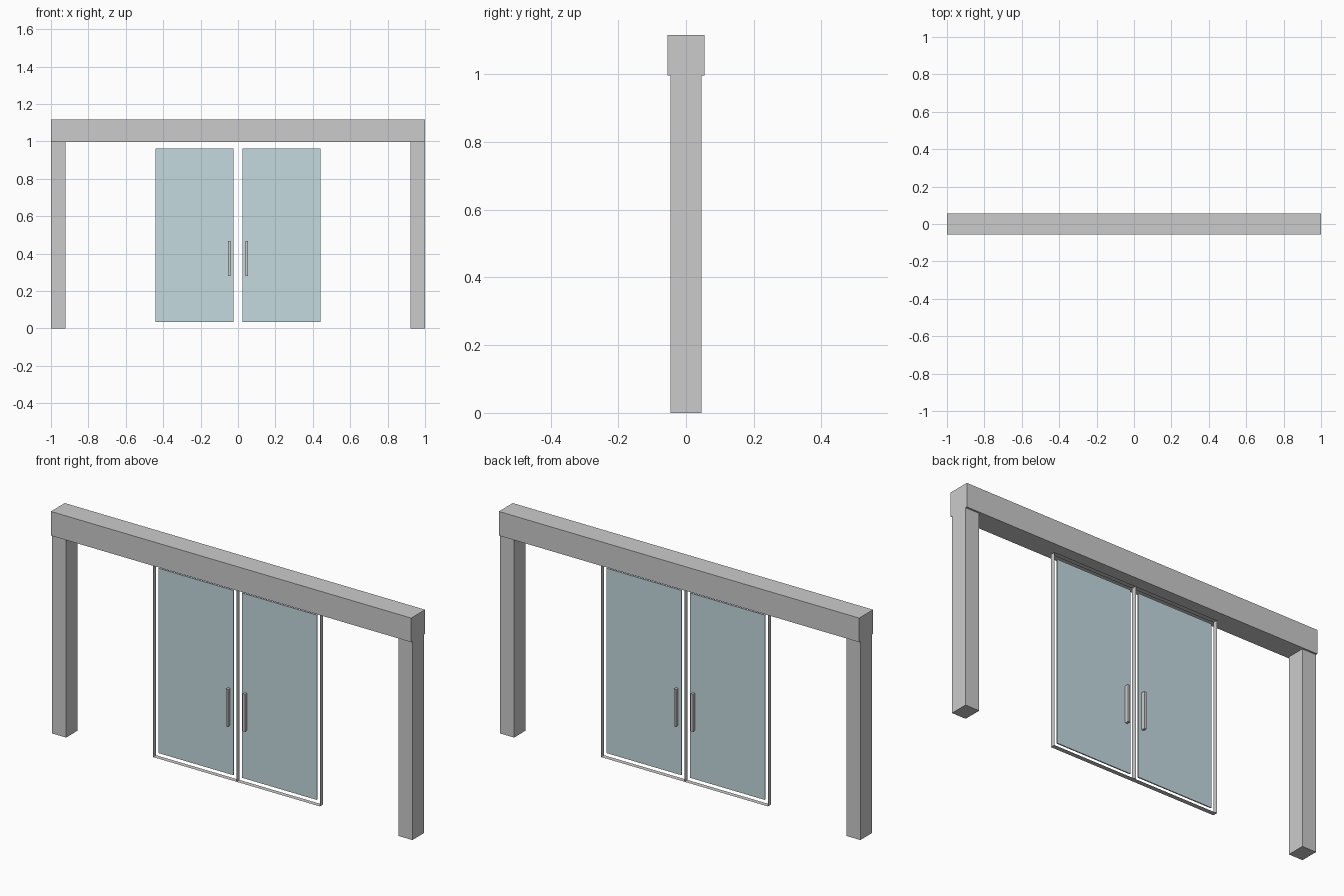
import bpy
import bmesh
from mathutils import Matrix, Vector

if "Cube" in bpy.data.objects:
    bpy.data.objects.remove(bpy.data.objects["Cube"])


def box(name, x, y, z, mat=None):
    """Axis-aligned box from (min, max) ranges."""
    bm = bmesh.new()
    lo, hi = Vector((x[0], y[0], z[0])), Vector((x[1], y[1], z[1]))
    m = Matrix.Translation((lo + hi) / 2) @ Matrix.Diagonal((*(hi - lo), 1))
    bmesh.ops.create_cube(bm, size=1, matrix=m)
    return finish(name, bm, mat)


def frame(name, x, z, border, half_depth):
    """Rectangular ring: an inset face, pierced and thickened."""
    bm = bmesh.new()
    outer = [(x[0], z[0]), (x[1], z[0]), (x[1], z[1]), (x[0], z[1])]
    face = bm.faces.new([bm.verts.new((px, -half_depth, pz)) for px, pz in outer])
    bmesh.ops.inset_region(bm, faces=[face], thickness=border, use_boundary=True)
    bmesh.ops.delete(bm, geom=[face], context='FACES_ONLY')
    ext = bmesh.ops.extrude_face_region(bm, geom=bm.faces[:], use_keep_orig=True)
    verts = [g for g in ext['geom'] if isinstance(g, bmesh.types.BMVert)]
    bmesh.ops.translate(bm, verts=verts, vec=(0, 2 * half_depth, 0))
    bmesh.ops.recalc_face_normals(bm, faces=bm.faces[:])
    return finish(name, bm)


def finish(name, bm, mat=None):
    me = bpy.data.meshes.new(name)
    bm.to_mesh(me)
    bm.free()
    if mat:
        me.materials.append(mat)
    ob = bpy.data.objects.new(name, me)
    bpy.context.collection.objects.link(ob)
    return ob


def span(side, a, b):
    return tuple(sorted((side * a, side * b)))


glass = bpy.data.materials.new("glass")
glass.diffuse_color = (0.55, 0.70, 0.74, 1)
glass.use_nodes = True
glass.node_tree.nodes["Principled BSDF"].inputs["Base Color"].default_value = glass.diffuse_color

# Header beam
HEAD_Z = 0.996
box("header_beam", (-1, 1), (-0.055, 0.055), (HEAD_Z, 1.117))

DOOR_W, DOOR_Z, BORDER = 0.463, (0.012, 0.985), 0.023
for side, label in ((-1, "left"), (1, "right")):
    # Posts
    box(label + "_post", span(side, 0.922, 1), (-0.046, 0.046), (0, HEAD_Z))
    # Sliding door leaf
    frame(label + "_door_frame", span(side, 0, DOOR_W), DOOR_Z, BORDER, 0.012)
    box(label + "_door_glass", span(side, BORDER, DOOR_W - BORDER),
        (-0.003, 0.003), (DOOR_Z[0] + BORDER, DOOR_Z[1] - BORDER), glass)
    # Pull handles on both faces of the glass
    for face, where in ((-1, "front"), (1, "back")):
        box(f"{label}_{where}_handle", span(side, 0.041, 0.053),
            span(face, 0.003, 0.021), (0.28, 0.467))
